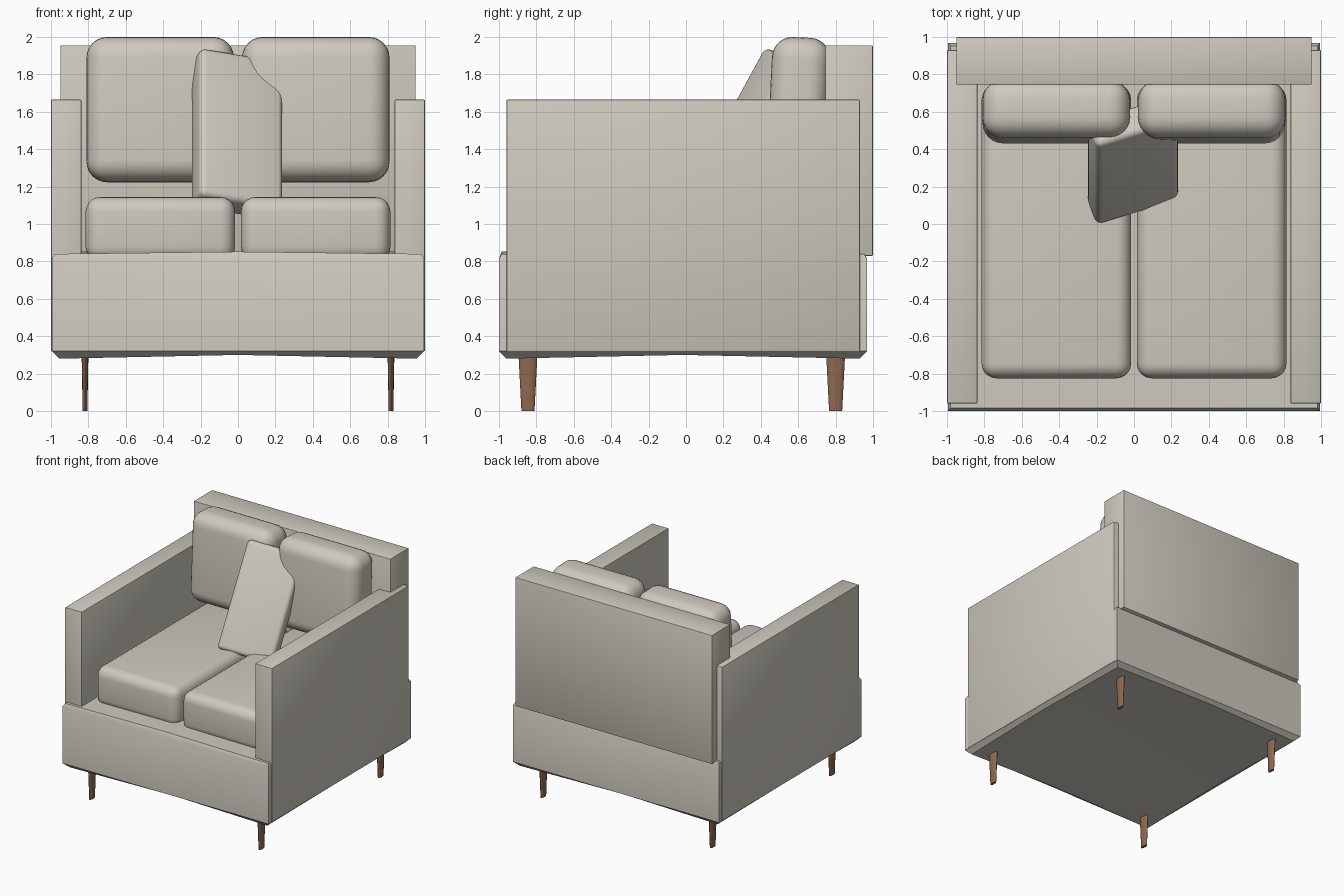
import bpy, bmesh, math
from mathutils import Matrix, Vector

if "Cube" in bpy.data.objects:
    bpy.data.objects.remove(bpy.data.objects["Cube"])

def colour(name, rgb):
    m = bpy.data.materials.new(name)
    m.diffuse_color = (*rgb, 1)
    m.use_nodes = True
    m.node_tree.nodes["Principled BSDF"].inputs["Base Color"].default_value = m.diffuse_color
    return m

fabric = colour("fabric", (0.62, 0.59, 0.52))
wood = colour("wood", (0.27, 0.14, 0.08))

def finish(bm, name, mat, angle=35):
    bmesh.ops.recalc_face_normals(bm, faces=bm.faces)
    me = bpy.data.meshes.new(name)
    bm.to_mesh(me)
    bm.free()
    me.materials.append(mat)
    ob = bpy.data.objects.new(name, me)
    bpy.context.collection.objects.link(ob)
    bpy.ops.object.select_all(action='DESELECT')
    ob.select_set(True)
    bpy.context.view_layer.objects.active = ob
    bpy.ops.object.shade_smooth_by_angle(angle=math.radians(angle))
    return ob

def box(name, lo, hi, bevel, segs, matrix=None):
    """Rounded box between two corners, optionally transformed."""
    lo, hi = Vector(lo), Vector(hi)
    bm = bmesh.new()
    bmesh.ops.create_cube(bm, size=1)
    bmesh.ops.scale(bm, vec=hi - lo, verts=bm.verts)
    bmesh.ops.bevel(bm, geom=bm.edges[:], offset=bevel, segments=segs,
                    profile=0.5, affect='EDGES')
    centre = Matrix.Translation((lo + hi) / 2)
    bm.transform(centre @ (matrix or Matrix()))
    return finish(bm, name, fabric)

# base: stacked rings, chamfered underneath with a slightly arched bottom
bm = bmesh.new()
rings = []
for z, inset, arch in ((0.28, 0.04, 0.02), (0.32, 0, 0), (0.815, 0, 0), (0.84, 0.015, 0.012)):
    x, y0, y1 = 0.995 - inset, -1 + inset, 0.967 - inset
    ym = (y0 + y1) / 2
    pts = [(-x, y0), (0, y0), (x, y0), (x, ym), (x, y1), (0, y1), (-x, y1), (-x, ym)]
    rings.append([bm.verts.new((px, py, z + arch * (i % 2))) for i, (px, py) in enumerate(pts)])
for a, b in zip(rings, rings[1:]):
    for i in range(8):
        j = (i + 1) % 8
        bm.faces.new((a[i], a[j], b[j], b[i]))
for ring, z in ((rings[0], 0.305), (rings[-1], 0.852)):
    c = bm.verts.new((0, 0, z))
    for i in range(8):
        bm.faces.new((ring[i], ring[(i + 1) % 8], c))
finish(bm, "base", fabric)

# back panel
box("back_panel", (-0.95, 0.745, 0.83), (0.95, 1.0, 1.955), 0.006, 2)

lean = Matrix.Rotation(math.radians(-3), 4, 'X')
for s, side in ((-1, "left"), (1, "right")):
    def span(a, b):
        return sorted((s * a, s * b))
    # arm
    x0, x1 = span(0.838, 1.0)
    box(side + "_arm", (x0, -0.96, 0.32), (x1, 0.93, 1.665), 0.006, 2)
    # seat cushion
    x0, x1 = span(0.015, 0.815)
    box(side + "_seat_cushion", (x0, -0.825, 0.80), (x1, 0.745, 1.145), 0.08, 5)
    # back cushion
    x0, x1 = span(0.022, 0.81)
    box(side + "_back_cushion", (x0, 0.445, 1.225), (x1, 0.757, 1.998), 0.11, 6, lean)
    # legs: flat tapered ovals
    for y, end in ((-0.845, "front"), (0.80, "back")):
        bm = bmesh.new()
        bmesh.ops.create_cone(bm, cap_ends=True, segments=12, radius1=0.035,
                              radius2=0.052, depth=0.33)
        bmesh.ops.scale(bm, vec=(0.36, 1, 1), verts=bm.verts)
        bmesh.ops.translate(bm, vec=(s * 0.818, y, 0.165), verts=bm.verts)
        finish(bm, f"{side}_{end}_leg", wood)

# throw pillow leaning against the gap between the back cushions
up = Vector((0, 0.42, 0.77)).normalized()
across = Vector((0.45, 0.14, -0.07))
across = (across - up * across.dot(up)).normalized()
depth = up.cross(across)
turn = Matrix((across, depth, up)).transposed().to_4x4()
c = Vector((-0.005, 0.34, 1.48))
h = Vector((0.235, 0.085, 0.45))
box("throw_pillow", c - h, c + h, 0.035, 4, turn)
